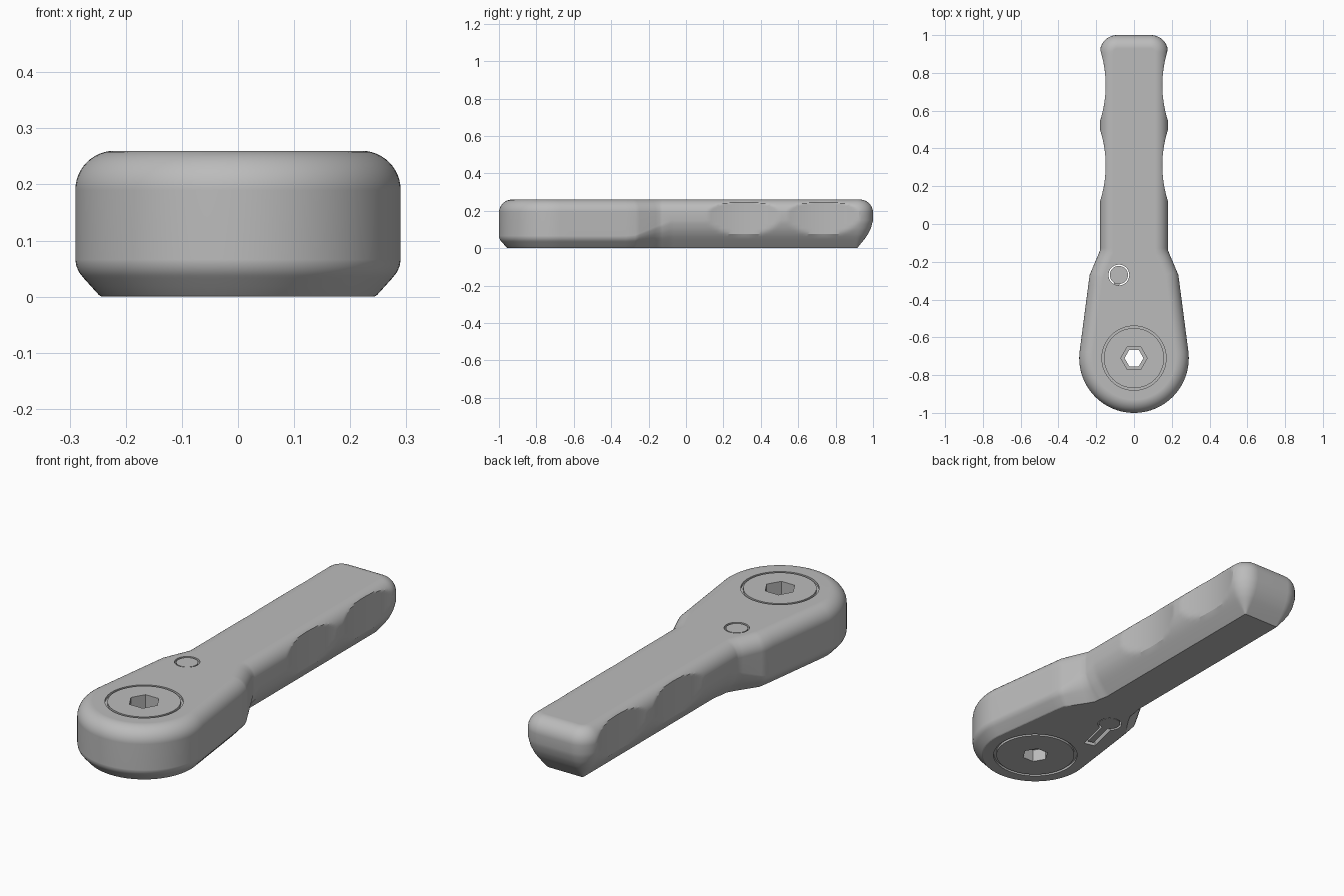
import bpy, bmesh, math
from mathutils import Vector

cube = bpy.data.objects.get("Cube")
if cube:
    bpy.data.objects.remove(cube, do_unlink=True)

grey = bpy.data.materials.new("satin_grey")
grey.use_nodes = True
grey.diffuse_color = (0.5, 0.5, 0.5, 1)
grey.node_tree.nodes["Principled BSDF"].inputs["Base Color"].default_value = (0.5, 0.5, 0.5, 1)

HEIGHT = 0.26
HEAD = Vector((0, -0.71))
HEAD_R = 0.29
PIN = Vector((-0.08, -0.27))


def finish(name, bm):
    bmesh.ops.recalc_face_normals(bm, faces=bm.faces)
    mesh = bpy.data.meshes.new(name)
    bm.to_mesh(mesh)
    bm.free()
    mesh.materials.append(grey)
    obj = bpy.data.objects.new(name, mesh)
    bpy.context.collection.objects.link(obj)
    return obj


def bridge(bm, a, b):
    n = len(a)
    for i in range(n):
        j = (i + 1) % n
        bm.faces.new((a[i], a[j], b[j], b[i]))


def circle(c, r, n=64):
    return [Vector((c.x + r * math.cos(math.tau * i / n),
                    c.y + r * math.sin(math.tau * i / n))) for i in range(n)]


def prism(name, pts, z0, z1):
    bm = bmesh.new()
    low, top = [[bm.verts.new((p.x, p.y, z)) for p in pts] for z in (z0, z1)]
    bridge(bm, low, top)
    bm.faces.new(low)
    bm.faces.new(top)
    return finish(name, bm)


def ring(name, c, r0, r1, z0, z1):
    bm = bmesh.new()
    loops = [[bm.verts.new((p.x, p.y, z)) for p in circle(c, r)]
             for r, z in ((r0, z0), (r1, z0), (r1, z1), (r0, z1))]
    for k in range(4):
        bridge(bm, loops[k], loops[(k + 1) % 4])
    return finish(name, bm)


def bar(start, end, half):
    side = (end - start).normalized().orthogonal() * half
    return [start + side, end + side, end - side, start - side]


def arc(c, r, a0, a1, n):
    angles = [math.radians(a0 + (a1 - a0) * i / n) for i in range(n + 1)]
    return [c + Vector((math.cos(a), math.sin(a))) * r for a in angles]


def line(a, b, n):
    return [a.lerp(b, i / n) for i in range(1, n + 1)]


# Outline: round head, tapered neck, straight grip with rounded end
half = arc(HEAD, HEAD_R, -90, 7.4, 28)
for x, y, n in ((0.235, -0.27, 8), (0.18, -0.14, 6), (0.18, 0.91, 84)):
    half += line(half[-1], Vector((x, y)), n)
half += arc(Vector((0.09, 0.91)), 0.09, 0, 90, 10)[1:]
half.append(Vector((0, 1)))
outline = half + [Vector((-p.x, p.y)) for p in reversed(half[1:-1])]


def miter(i):
    p, a, b = outline[i], outline[i - 1], outline[(i + 1) % len(outline)]
    d, e = (p - a).normalized(), (b - p).normalized()
    m, n = Vector((d.y, -d.x)), Vector((e.y, -e.x))
    return (m + n) / (1 + m.dot(n))


normals = [miter(i) for i in range(len(outline))]

# Edge profiles as (inset, height): chamfered head and rounder grip
head_low = [(.047, 0), (.042, .003), (.015, .033), (.007, .043), (.002, .054), (0, .066)]
grip_low = [(.086, 0), (.082, .004), (.046, .048), (.027, .075), (.011, .108), (0, .15)]


def subdivide(profile):
    pts = [Vector(p) for p in profile]
    out = pts[:1]
    for a, b in zip(pts, pts[1:]):
        out += line(a, b, 2)
    return out


R = 0.07
top_edge = [Vector((R * (1 - math.cos(t)), HEIGHT - R + R * math.sin(t)))
            for t in [math.pi / 2 * i / 12 for i in range(13)]]
head_profile = subdivide(head_low) + top_edge
grip_profile = subdivide(grip_low) + top_edge


def finger_limit(y):
    limit = 1.0
    for c in (0.31, 0.735):
        u = abs(y - c) / 0.19
        if u < 1.05:
            limit = min(limit, 0.15 + 0.03 * u * u)
    return limit


# Body lofted upward, with the finger hollows limiting its width
bm = bmesh.new()
loops = []
for a, b in zip(head_profile, grip_profile):
    loop = []
    for p, n in zip(outline, normals):
        t = min(1, max(0, (p.y + 0.28) / 0.2))
        inset, z = a.lerp(b, t)
        q = p - n * inset
        w = finger_limit(q.y)
        loop.append(bm.verts.new((max(-w, min(w, q.x)), q.y, z)))
    loops.append(loop)
for a, b in zip(loops, loops[1:]):
    bridge(bm, a, b)
bm.faces.new(loops[0])
bm.faces.new(loops[-1])
body = finish("wrench_body", bm)

# Recesses: hex socket, drive plate grooves, pin hole and lever slot
aim = (Vector((-0.13, -0.48)) - PIN).normalized()
cutters = [
    prism("socket_bore", circle(HEAD, 0.05, 6), -0.1, 0.4),
    prism("socket_top", circle(HEAD, 0.07, 6), 0.13, 0.4),
    prism("socket_bottom", circle(HEAD, 0.06, 6), -0.1, 0.06),
    ring("top_groove", HEAD, 0.159, 0.17, HEIGHT - 0.012, 0.3),
    ring("bottom_groove", HEAD, 0.18, 0.193, -0.05, 0.012),
    prism("pin_hole", circle(PIN, 0.055), -0.1, 0.4),
    prism("lever_slot", bar(PIN, PIN + aim * 0.21, 0.028), -0.05, 0.03),
]
bpy.context.view_layer.objects.active = body
for cutter in cutters:
    mod = body.modifiers.new(cutter.name, "BOOLEAN")
    mod.operation = "DIFFERENCE"
    mod.solver = "EXACT"
    mod.object = cutter
    bpy.ops.object.modifier_apply(modifier=mod.name)
    bpy.data.objects.remove(cutter, do_unlink=True)

# Direction pin and its lever
pin = prism("direction_pin", circle(PIN, 0.048), 0.003, HEIGHT - 0.002)
lever = prism("direction_lever", bar(PIN, PIN + aim * 0.195, 0.014), 0.006, 0.04)

# Smooth shading with crisp edges
bpy.ops.object.select_all(action="DESELECT")
for obj in (body, pin, lever):
    obj.select_set(True)
bpy.context.view_layer.objects.active = body
bpy.ops.object.shade_smooth_by_angle(angle=math.radians(25))
weighted = body.modifiers.new("weighted_normals", "WEIGHTED_NORMAL")
weighted.keep_sharp = True
